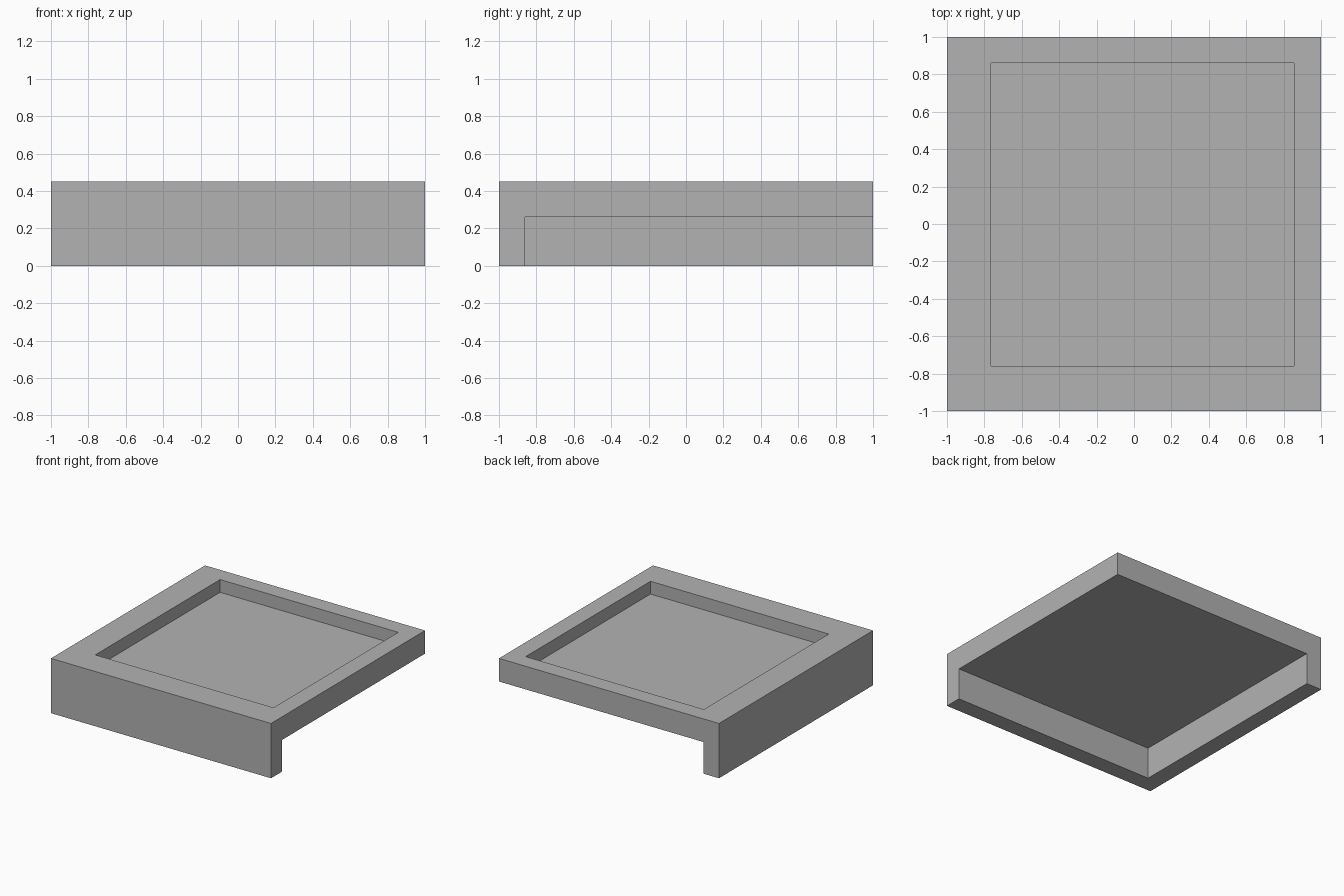
import bpy

default = bpy.data.objects.get("Cube")
if default:
    bpy.data.objects.remove(default, do_unlink=True)

grey = bpy.data.materials.new("plain grey")
grey.use_nodes = True
colour = (0.448, 0.448, 0.448, 1.0)
grey.diffuse_color = colour
grey.node_tree.nodes["Principled BSDF"].inputs["Base Color"].default_value = colour


def box(name, low, high):
    """Axis-aligned box between two corners."""
    centre = [(a + b) / 2 for a, b in zip(low, high)]
    bpy.ops.mesh.primitive_cube_add(size=1, location=centre)
    obj = bpy.context.object
    obj.name = name
    obj.scale = [b - a for a, b in zip(low, high)]
    bpy.ops.object.transform_apply(location=True, rotation=False, scale=True)
    obj.data.materials.append(grey)
    return obj


def carve(target, cutter):
    """Subtract the cutter from the target, then discard it."""
    cutter.hide_render = True
    mod = target.modifiers.new("carve", "BOOLEAN")
    mod.operation = "DIFFERENCE"
    mod.solver = "EXACT"
    mod.object = cutter
    bpy.context.view_layer.objects.active = target
    bpy.ops.object.modifier_apply(modifier=mod.name)
    bpy.data.objects.remove(cutter, do_unlink=True)


# Solid block for the tray top and its two skirts
tray = box("corner_tray", (-1, -1, 0), (1, 1, 0.45))

# Hollow under the tray, open on two sides, leaving an L-shaped skirt
carve(tray, box("underside_cutter", (-0.86, -0.86, -0.5), (1.5, 1.5, 0.26)))

# Shallow square recess in the top, wider rim over the skirts
carve(tray, box("recess_cutter", (-0.765, -0.76, 0.345), (0.855, 0.86, 0.8)))
